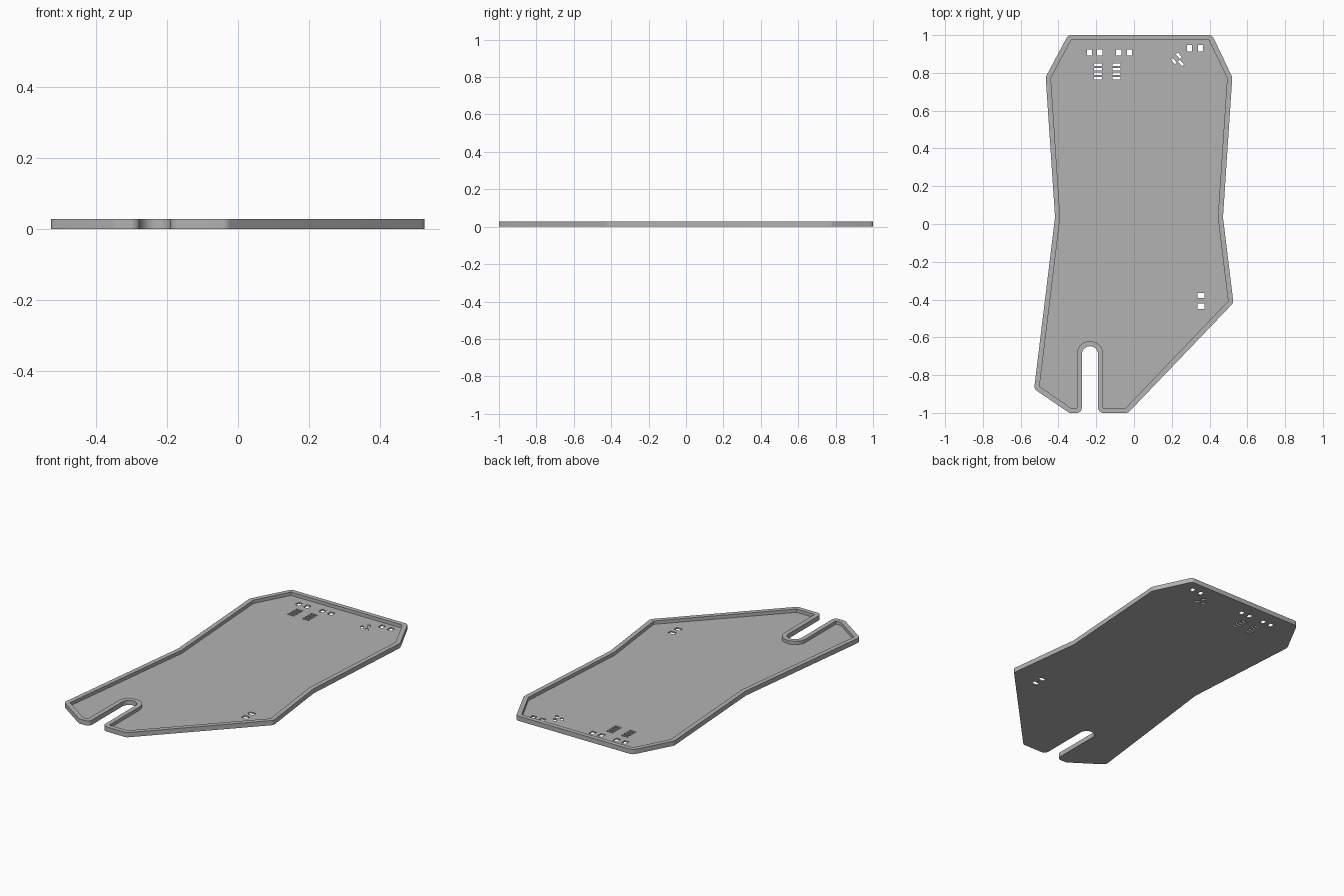
import bpy, bmesh, math
from mathutils import Vector, Matrix

if "Cube" in bpy.data.objects:
    bpy.data.objects.remove(bpy.data.objects["Cube"], do_unlink=True)

RIM, HEIGHT, FLOOR = 0.027, 0.028, 0.008

grey = bpy.data.materials.new("plain_grey")
grey.use_nodes = True
colour = (0.45, 0.45, 0.45, 1)
grey.diffuse_color = colour
grey.node_tree.nodes["Principled BSDF"].inputs["Base Color"].default_value = colour


def add_prism(bm, points, z0, z1):
    """Closed straight-sided solid over a counter-clockwise outline."""
    low = [bm.verts.new((p[0], p[1], z0)) for p in points]
    high = [bm.verts.new((p[0], p[1], z1)) for p in points]
    bm.faces.new(low[::-1])
    bm.faces.new(high)
    for i in range(len(points)):
        j = (i + 1) % len(points)
        bm.faces.new((low[i], low[j], high[j], high[i]))


def make_object(name, bm):
    mesh = bpy.data.meshes.new(name)
    bm.to_mesh(mesh)
    bm.free()
    mesh.materials.append(grey)
    obj = bpy.data.objects.new(name, mesh)
    bpy.context.collection.objects.link(obj)
    return obj


def offset_outline(points, width, steps=6):
    """Grow an outline: round at convex corners, mitred at concave ones."""
    grown = []
    for i, p in enumerate(points):
        d0 = (p - points[i - 1]).normalized()
        d1 = (points[(i + 1) % len(points)] - p).normalized()
        n0, n1 = Vector((d0.y, -d0.x)), Vector((d1.y, -d1.x))
        if d0.cross(d1) > 0:
            turn = math.atan2(d0.cross(d1), d0.dot(d1))
            for k in range(steps + 1):
                grown.append(p + Matrix.Rotation(turn * k / steps, 2) @ n0 * width)
        else:
            grown.append(p + (n0 + n1) * width / (1 + n0.dot(n1)))
    return grown


# Pocket outline, counter-clockwise, with the round-ended slot at the front
slot_x, slot_y, slot_r = -0.233, -0.69, 0.07
slot = [(slot_x - slot_r, -0.973)]
for k in range(25):
    a = math.pi * (1 - k / 24)
    slot.append((slot_x + slot_r * math.cos(a), slot_y + slot_r * math.sin(a)))
slot.append((slot_x + slot_r, -0.973))
right_side = [(-0.335, -0.973)]
left_side = [(-0.043, -0.973), (0.498, -0.408), (0.444, 0.035), (0.493, 0.772),
             (0.397, 0.973), (-0.333, 0.973), (-0.44, 0.772), (-0.391, 0.035),
             (-0.5, -0.86)]
inner = [Vector(p) for p in right_side + slot + left_side]
outer = offset_outline(inner, RIM)

# Tray body
bm = bmesh.new()
add_prism(bm, outer, 0, HEIGHT)
tray = make_object("tray", bm)

# Recess cutter
bm = bmesh.new()
add_prism(bm, inner, FLOOR, HEIGHT + 0.05)
recess = make_object("recess_cutter", bm)

# Small rectangular holes: x, y, width, depth, angle
holes = [(x, 0.908, 0.028, 0.034, 0) for x in (-0.236, -0.181, -0.081, -0.024)]
holes += [(x, 0.93, 0.028, 0.034, 0) for x in (0.294, 0.352)]
holes += [(0.355, y, 0.038, 0.028, 0) for y in (-0.378, -0.435)]
holes += [(x, 0.843 - 0.0235 * k, 0.042, 0.013, 0)
          for x in (-0.19, -0.093) for k in range(4)]
holes += [(x, y, 0.032, 0.014, -50)
          for x, y in ((0.237, 0.891), (0.211, 0.862), (0.249, 0.852))]
bm = bmesh.new()
for x, y, w, d, angle in holes:
    turn = Matrix.Rotation(math.radians(angle), 2)
    corners = [(-w, -d), (w, -d), (w, d), (-w, d)]
    add_prism(bm, [Vector((x, y)) + turn @ Vector(c) / 2 for c in corners],
              -0.05, FLOOR + 0.01)
hole_cutter = make_object("hole_cutter", bm)

# Cut the recess and the holes
bpy.context.view_layer.objects.active = tray
tray.select_set(True)
for cutter in (recess, hole_cutter):
    cutter.hide_render = True
    mod = tray.modifiers.new("cut", 'BOOLEAN')
    mod.operation, mod.solver, mod.object = 'DIFFERENCE', 'EXACT', cutter
    bpy.ops.object.modifier_apply(modifier=mod.name)
    bpy.data.objects.remove(cutter, do_unlink=True)

bpy.ops.object.shade_smooth_by_angle(angle=math.radians(30))
